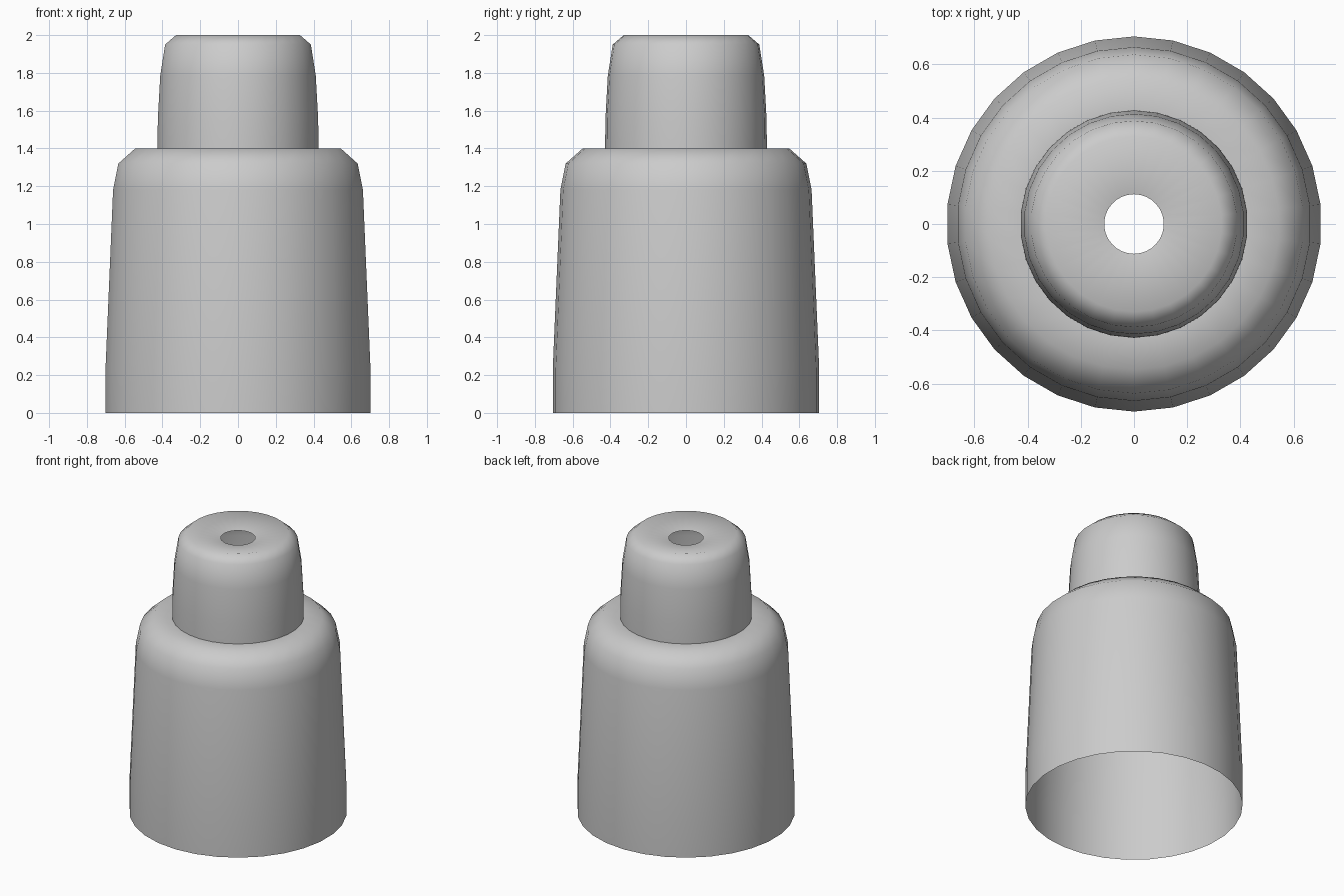
import bpy
import bmesh
import math
from mathutils import Vector

SIDES = 30

cube = bpy.data.objects.get("Cube")
if cube:
    bpy.data.objects.remove(cube, do_unlink=True)

# Single plain grey
grey = bpy.data.materials.new("plain_grey")
grey.use_nodes = True
colour = (0.6, 0.6, 0.6, 1.0)
grey.diffuse_color = colour
grey.node_tree.nodes["Principled BSDF"].inputs["Base Color"].default_value = colour


def lathe(name, profile):
    """Spin (radius, height) points, listed bottom to top, into an open shell."""
    bm = bmesh.new()
    # Start on +y so a vertex lies on the y axis
    verts = [bm.verts.new((0, r, z)) for r, z in profile]
    edges = [bm.edges.new(pair) for pair in zip(verts, verts[1:])]
    bmesh.ops.spin(bm, geom=verts + edges, cent=(0, 0, 0), axis=(0, 0, 1),
                   angle=math.tau, steps=SIDES, use_merge=False)
    bmesh.ops.remove_doubles(bm, verts=bm.verts[:], dist=0.0005)
    # Turn all faces outward, judged by the lowest wall
    bm.faces.ensure_lookup_table()
    bm.normal_update()
    wall = min(bm.faces, key=lambda f: f.calc_center_median().z)
    centre = wall.calc_center_median()
    if wall.normal.dot(Vector((centre.x, centre.y, 0))) < 0:
        bmesh.ops.reverse_faces(bm, faces=bm.faces[:])
    for face in bm.faces:
        face.smooth = True
    mesh = bpy.data.meshes.new(name)
    bm.to_mesh(mesh)
    bm.free()
    mesh.materials.append(grey)
    obj = bpy.data.objects.new(name, mesh)
    bpy.context.collection.objects.link(obj)
    return obj


# Wide tapered skirt with a rounded shoulder, open below
lathe("lower_sleeve", [(0.705, 0), (0.705, 0.24), (0.665, 1.18),
                       (0.637, 1.32), (0.547, 1.4), (0.428, 1.4)])

# Narrow cap with a shallow dished top around the central hole
lathe("upper_cap", [(0.428, 1.4), (0.427, 1.55), (0.414, 1.785),
                    (0.388, 1.95), (0.33, 2.0), (0.112, 1.96)])
